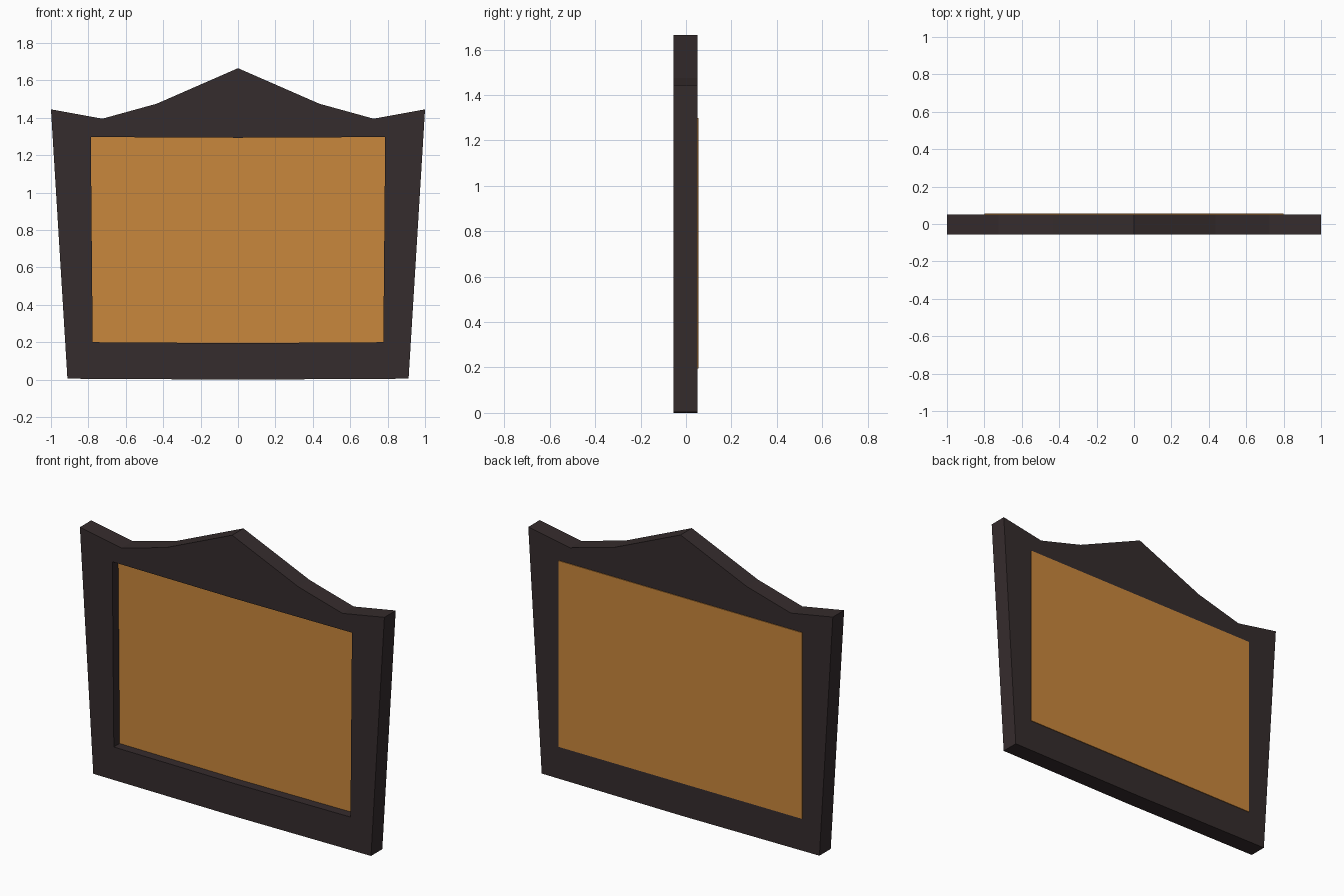
import bpy
from math import radians

cube = bpy.data.objects.get("Cube")
if cube:
    bpy.data.objects.remove(cube, do_unlink=True)


def material(name, rgb):
    m = bpy.data.materials.new(name)
    m.use_nodes = True
    m.diffuse_color = (*rgb, 1)
    m.node_tree.nodes["Principled BSDF"].inputs["Base Color"].default_value = (*rgb, 1)
    return m


def mirrored(half):
    """Close a right-hand outline with its reflection in x."""
    return half + [(-x, z) for x, z in reversed(half) if x > 0]


def slab(name, loops, y_front, y_back, mat):
    """Extrude filled outlines (later loops are holes) from y_front to y_back."""
    curve = bpy.data.curves.new(name, "CURVE")
    curve.dimensions = "2D"
    curve.fill_mode = "BOTH"
    curve.extrude = (y_back - y_front) / 2
    for loop in loops:
        spline = curve.splines.new("POLY")
        spline.points.add(len(loop) - 1)
        for point, (x, z) in zip(spline.points, loop):
            point.co = (x, z, 0, 1)
        spline.use_cyclic_u = True
    obj = bpy.data.objects.new(name, curve)
    bpy.context.collection.objects.link(obj)
    obj.location.y = (y_front + y_back) / 2
    obj.rotation_euler.x = radians(90)
    curve.materials.append(mat)
    # Turn the filled curve into a flat-shaded mesh
    bpy.ops.object.select_all(action="DESELECT")
    obj.select_set(True)
    bpy.context.view_layer.objects.active = obj
    bpy.ops.object.convert(target="MESH")
    bpy.ops.object.transform_apply(location=True, rotation=True, scale=True)
    bpy.ops.object.shade_flat()
    return obj


dark_wood = material("dark wood", (0.036, 0.025, 0.026))
cork = material("amber cork", (0.584, 0.242, 0.045))

# Frame: flared sides, peaked crest, and a slightly tapered opening
outline = mirrored([(0, 0), (0.912, 0.005), (1, 1.445), (0.725, 1.395),
                    (0.435, 1.475), (0, 1.665)])
opening = mirrored([(0, 0.195), (0.777, 0.2), (0.787, 1.297), (0, 1.293)])
slab("frame", [outline, opening], -0.055, 0.051, dark_wood)

# Board: recessed at the front, just proud of the frame at the back
board = mirrored([(0.8, 0.195), (0.8, 1.3)])
slab("board", [board], 0.0, 0.055, cork)
